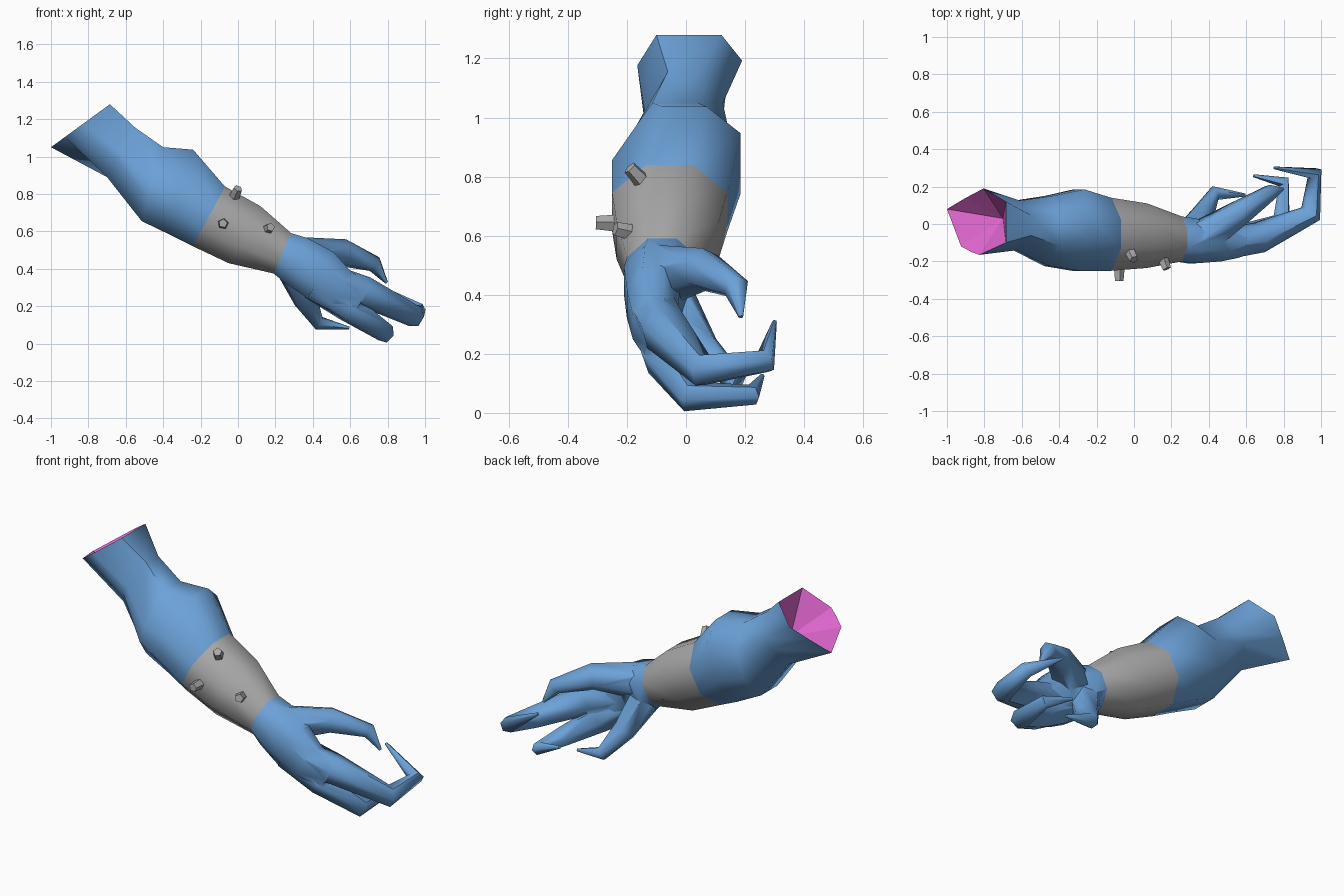
import bpy, bmesh, math
from mathutils import Vector

if "Cube" in bpy.data.objects:
    bpy.data.objects.remove(bpy.data.objects["Cube"])


def material(name, col):
    m = bpy.data.materials.new(name)
    m.diffuse_color = (*col, 1)
    m.use_nodes = True
    m.node_tree.nodes["Principled BSDF"].inputs["Base Color"].default_value = m.diffuse_color
    return m


BLUE = material("blue_skin", (0.15, 0.36, 0.69))
GREY = material("grey_bracer", (0.40, 0.40, 0.40))
PINK = material("pink_flesh", (0.72, 0.13, 0.60))


def smooth(ob, angle):
    bpy.ops.object.select_all(action='DESELECT')
    ob.select_set(True)
    bpy.context.view_layer.objects.active = ob
    bpy.ops.object.shade_smooth_by_angle(angle=math.radians(angle))


def finish(name, bm, mats, angle):
    bmesh.ops.recalc_face_normals(bm, faces=bm.faces)
    me = bpy.data.meshes.new(name)
    bm.to_mesh(me)
    bm.free()
    for m in mats:
        me.materials.append(m)
    ob = bpy.data.objects.new(name, me)
    bpy.context.collection.objects.link(ob)
    smooth(ob, angle)
    return ob


def bridge(bm, rings):
    for a, b in zip(rings, rings[1:]):
        n = len(a)
        for i in range(n):
            bm.faces.new((a[i], a[(i + 1) % n], b[(i + 1) % n], b[i]))


def cap(bm, ring, centre, mat=0):
    c = bm.verts.new(centre)
    for i in range(len(ring)):
        bm.faces.new((ring[i], ring[(i + 1) % len(ring)], c)).material_index = mat


def section(top, bottom, y0, y1, front=(-0.41, 0.41), back=(-0.41, 0.41), crest=None):
    """Eight-sided cross-section between a top and a bottom point in x, z.
    front and back give the heights (-1 to 1) of the side corners."""
    m, h = (y0 + y1) / 2, (y1 - y0) / 2
    c0, c1 = crest or (m - 0.41 * h, m + 0.41 * h)
    outline = [(y1, back[1]), (c1, 1), (c0, 1), (y0, front[1]),
               (y0, front[0]), (m - 0.41 * h, -1), (m + 0.41 * h, -1), (y1, back[0])]
    t, b = Vector((top[0], 0, top[1])), Vector((bottom[0], 0, bottom[1]))
    return [b.lerp(t, (s + 1) / 2) + Vector((0, y, 0)) for y, s in outline]


def loft(name, sections, mats, start=None, end=None, start_mat=0):
    bm = bmesh.new()
    rings = [[bm.verts.new(p) for p in s] for s in sections]
    bridge(bm, rings)
    if start:
        cap(bm, rings[0], start, start_mat)
    if end:
        cap(bm, rings[-1], end)
    return finish(name, bm, mats, 62)


def tube(name, path, mats, sides=6, angle=62):
    """Tapered tube through (x, y, z, radius) points."""
    bm = bmesh.new()
    pts = [Vector(p[:3]) for p in path]
    rings, prev, u = [], None, None
    for i, p in enumerate(pts):
        d = Vector((0, 0, 0))
        if i > 0:
            d += (p - pts[i - 1]).normalized()
        if i < len(pts) - 1:
            d += (pts[i + 1] - p).normalized()
        d.normalize()
        u = prev.rotation_difference(d) @ u if prev else d.orthogonal().normalized()
        prev = d
        w = d.cross(u)
        r = path[i][3]
        rings.append([bm.verts.new(p + r * (u * math.cos(2 * math.pi * k / sides)
                                            + w * math.sin(2 * math.pi * k / sides)))
                      for k in range(sides)])
    bridge(bm, rings)
    bm.faces.new(rings[0])
    bm.faces.new(rings[-1])
    return finish(name, bm, mats, angle)


# Cut end of the upper arm: (y, fraction from lower to upper rim)
rim = [(0.19, 0.62), (0.12, 1), (-0.10, 1), (-0.165, 0.55),
       (-0.15, 0.42), (-0.12, 0.24), (0.08, 0), (0.14, 0.32)]
cut_end = [Vector((-1 + 0.315 * t, y, 1.05 + 0.23 * t)) for y, t in rim]

# Upper arm and elbow, with a hollow pink end
elbow_end = section((-0.07, 0.84), (-0.24, 0.52), -0.25, 0.14)
arm = loft("upper_arm", [
    cut_end,
    section((-0.55, 1.155), (-0.70, 0.89), -0.14, 0.125, (-0.3, 0.0), (-0.2, 0.2)),
    section((-0.40, 1.05), (-0.515, 0.655), -0.225, 0.15, (-0.4, 0.1), (-0.35, 0.4)),
    section((-0.24, 1.037), (-0.37, 0.585), -0.25, 0.185, (-0.45, 0.2), (-0.3, 0.6),
            (-0.08, 0.07)),
    elbow_end], [BLUE, PINK], start=(-0.70, 0.03, 1.05), start_mat=1)
for p in arm.data.polygons:
    if p.material_index == 1:
        p.use_smooth = False

# Bracer around the forearm
wrist = section((0.285, 0.59), (0.19, 0.375), -0.20, 0.04)
loft("bracer", [elbow_end,
                section((0.12, 0.735), (-0.05, 0.43), -0.235, 0.11),
                wrist], [GREY])

# Palm, reaching to the web between the two long fingers
wrist_plug = Vector((0.26, -0.08, 0.47))
hand = loft("hand", [wrist,
                     section((0.37, 0.565), (0.245, 0.33), -0.21, 0.03),
                     section((0.51, 0.49), (0.36, 0.25), -0.20, -0.02),
                     section((0.60, 0.39), (0.47, 0.19), -0.18, -0.03),
                     section((0.71, 0.31), (0.60, 0.13), -0.135, -0.01)], [BLUE],
            start=wrist_plug, end=(0.67, -0.06, 0.215))

# Curled digits, merged with the palm
digits = {
    "thumb": [(0.35, -0.08, 0.465, 0.105), (0.565, 0.06, 0.485, 0.074),
              (0.73, 0.17, 0.425, 0.045), (0.795, 0.186, 0.325, 0.008)],
    "upper_finger": [(0.44, -0.115, 0.36, 0.085), (0.67, -0.072, 0.28, 0.085),
                     (0.945, 0.055, 0.145, 0.060), (0.965, 0.27, 0.175, 0.043),
                     (0.75, 0.30, 0.308, 0.008)],
    "lower_finger": [(0.40, -0.115, 0.31, 0.080), (0.59, -0.075, 0.19, 0.078),
                     (0.79, 0.015, 0.055, 0.054), (0.80, 0.225, 0.062, 0.036),
                     (0.64, 0.258, 0.125, 0.008)],
    "little_finger": [(0.30, -0.05, 0.38, 0.090), (0.365, 0.05, 0.22, 0.066),
                      (0.43, 0.165, 0.11, 0.040), (0.595, 0.155, 0.083, 0.008)],
}
for name, path in digits.items():
    digit = tube(name, path, [BLUE])
    mod = hand.modifiers.new(name, 'BOOLEAN')
    mod.operation, mod.solver, mod.object = 'UNION', 'EXACT', digit
    bpy.context.view_layer.objects.active = hand
    bpy.ops.object.modifier_apply(modifier=mod.name)
    bpy.data.objects.remove(digit)

# Open the hidden wrist end again
bm = bmesh.new()
bm.from_mesh(hand.data)
bmesh.ops.delete(bm, geom=[v for v in bm.verts if (v.co - wrist_plug).length < 1e-4],
                 context='VERTS')
bm.to_mesh(hand.data)
bm.free()
smooth(hand, 62)

# Studs on the bracer
studs = [((-0.035, -0.12, 0.755), (0.0, -0.19, 0.83)),
         ((-0.08, -0.20, 0.64), (-0.08, -0.305, 0.643)),
         ((0.14, -0.15, 0.60), (0.175, -0.24, 0.623))]
for i, (a, b) in enumerate(studs):
    tube(f"stud_{i + 1}", [(*a, 0.034), (*b, 0.024)], [GREY], sides=5, angle=30)
